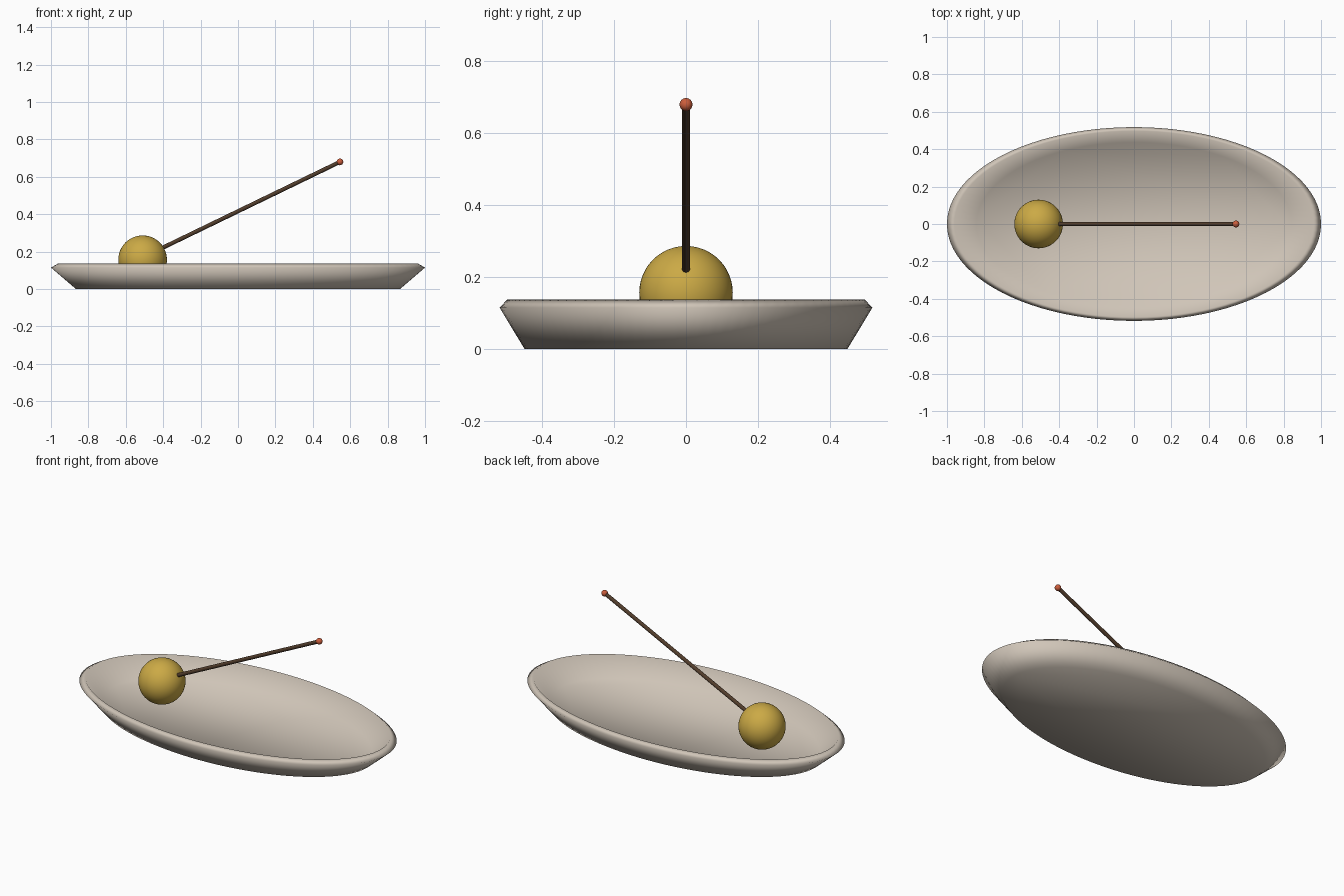
import bpy, bmesh, math
from mathutils import Vector

if "Cube" in bpy.data.objects:
    bpy.data.objects.remove(bpy.data.objects["Cube"], do_unlink=True)


def material(name, rgb):
    mat = bpy.data.materials.new(name)
    mat.use_nodes = True
    mat.diffuse_color = (*rgb, 1)
    mat.node_tree.nodes["Principled BSDF"].inputs["Base Color"].default_value = (*rgb, 1)
    return mat


def finish(name, bm, mat, smooth=True):
    bmesh.ops.recalc_face_normals(bm, faces=bm.faces)
    mesh = bpy.data.meshes.new(name)
    bm.to_mesh(mesh)
    bm.free()
    for poly in mesh.polygons:
        poly.use_smooth = smooth
    mesh.materials.append(mat)
    obj = bpy.data.objects.new(name, mesh)
    bpy.context.collection.objects.link(obj)
    return obj


def ball(name, centre, radius, mat, segments=48):
    bm = bmesh.new()
    bmesh.ops.create_uvsphere(bm, u_segments=segments, v_segments=segments // 2, radius=radius)
    obj = finish(name, bm, mat)
    obj.location = centre
    return obj


stoneware = material("warm grey stoneware", (0.63, 0.56, 0.48))
gold = material("golden yellow", (0.60, 0.40, 0.06))
brown = material("dark brown wood", (0.085, 0.047, 0.025))
red = material("orange red", (0.60, 0.11, 0.045))

# Oval dish: rings of (radius, height) from the underside to the inner floor
SIDES = 96
DEPTH_RATIO = 0.518
profile = [(0.866, 0), (1, 0.115), (0.96, 0.138), (0.843, 0.028)]
bm = bmesh.new()
rings = []
for radius, height in profile:
    angles = [math.tau * i / SIDES for i in range(SIDES)]
    rings.append([bm.verts.new((radius * math.cos(a), radius * DEPTH_RATIO * math.sin(a), height))
                  for a in angles])
for low, high in zip(rings, rings[1:]):
    for i in range(SIDES):
        j = (i + 1) % SIDES
        bm.faces.new((low[i], low[j], high[j], high[i]))
bm.faces.new(rings[0])
bm.faces.new(rings[-1])
finish("oval_dish", bm, stoneware)

# Ball resting in the dish
ball("golden_ball", (-0.51, 0, 0.157), 0.13, gold)

# Slanted stick rising from the ball
start, end = Vector((-0.405, 0, 0.22)), Vector((0.545, 0, 0.68))
bm = bmesh.new()
bmesh.ops.create_cone(bm, cap_ends=True, segments=24, radius1=0.011, radius2=0.011,
                      depth=(end - start).length)
stick = finish("stick", bm, brown)
stick.location = (start + end) / 2
stick.rotation_euler = (end - start).to_track_quat('Z', 'Y').to_euler()
bpy.context.view_layer.objects.active = stick
stick.select_set(True)
bpy.ops.object.shade_smooth_by_angle()
stick.select_set(False)

# Bead on the tip of the stick
ball("tip_bead", end, 0.018, red, 32)
